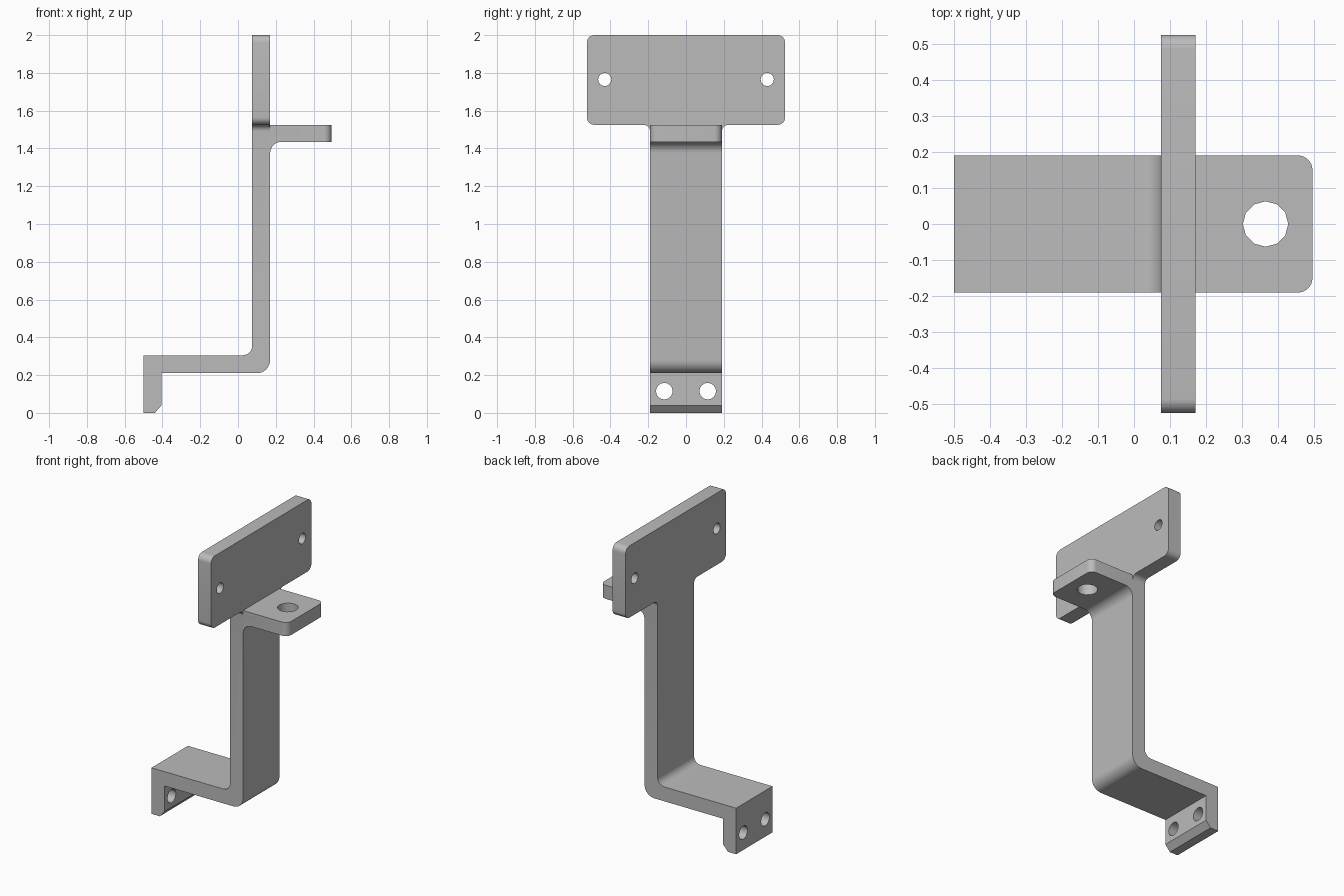
import bpy, bmesh, math
from mathutils import Vector

if "Cube" in bpy.data.objects:
    bpy.data.objects.remove(bpy.data.objects["Cube"], do_unlink=True)

HALF = 0.19            # half width of the strip
BACK, FACE = 0.075, 0.17   # x range of the upright
SHELF = 1.525          # top of the shelf, bottom of the plate

steel = bpy.data.materials.new("plain grey")
steel.use_nodes = True
grey = (0.5, 0.5, 0.5, 1)
steel.diffuse_color = grey
steel.node_tree.nodes["Principled BSDF"].inputs["Base Color"].default_value = grey


def rounded(corners, steps=8):
    """Outline from (u, v[, radius]) corners, with arcs on square corners."""
    points = []
    for i, (u, v, *radius) in enumerate(corners):
        p = Vector((u, v))
        if not radius:
            points.append(p)
            continue
        r = radius[0]
        a = (Vector(corners[i - 1][:2]) - p).normalized()
        b = (Vector(corners[(i + 1) % len(corners)][:2]) - p).normalized()
        for k in range(steps + 1):
            t = math.pi / 2 * k / steps
            points.append(p + r * (a + b - b * math.cos(t) - a * math.sin(t)))
    return points


def prism(name, outline, axis, low, high):
    """Extrude a flat outline along an axis."""
    place = {"x": lambda u, v, w: (w, u, v),
             "y": lambda u, v, w: (u, w, v),
             "z": lambda u, v, w: (u, v, w)}[axis]
    bm = bmesh.new()
    rings = [[bm.verts.new(place(u, v, w)) for u, v in outline] for w in (low, high)]
    n = len(outline)
    for ring in rings:
        bm.faces.new(ring)
    for i in range(n):
        j = (i + 1) % n
        bm.faces.new((rings[0][i], rings[0][j], rings[1][j], rings[1][i]))
    bmesh.ops.recalc_face_normals(bm, faces=bm.faces)
    mesh = bpy.data.meshes.new(name)
    bm.to_mesh(mesh)
    bm.free()
    mesh.materials.append(steel)
    obj = bpy.data.objects.new(name, mesh)
    bpy.context.collection.objects.link(obj)
    return obj


def combine(target, tool, operation):
    """Apply a boolean and drop the tool."""
    mod = target.modifiers.new(operation, "BOOLEAN")
    mod.operation, mod.object, mod.solver = operation, tool, "EXACT"
    bpy.context.view_layer.objects.active = target
    bpy.ops.object.modifier_apply(modifier=mod.name)
    bpy.data.objects.remove(tool, do_unlink=True)


def drill(target, axis, u, v, radius, sides, low, high):
    circle = [(u + radius * math.cos(math.tau * k / sides),
               v + radius * math.sin(math.tau * k / sides)) for k in range(sides)]
    combine(target, prism("drill", circle, axis, low, high), "DIFFERENCE")


# Bent strip: foot, arm, upright and shelf
side = [(-0.5, 0), (-0.44, 0), (-0.405, 0.04), (-0.405, 0.21),
        (FACE, 0.21, 0.07), (FACE, 1.435, 0.06), (0.495, 1.435),
        (0.495, SHELF), (BACK, SHELF), (BACK, 0.305, 0.05), (-0.5, 0.305)]
bracket = prism("bracket", rounded(side), "y", -HALF, HALF)

# Wide plate with a filleted neck
half_plate = [(HALF, 1.45), (HALF, SHELF, 0.035),
              (0.525, SHELF, 0.04), (0.525, 2, 0.04)]
mirrored = [(-c[0], *c[1:]) for c in reversed(half_plate)]
plate = prism("plate", rounded(half_plate + mirrored), "x", BACK, FACE)
combine(bracket, plate, "UNION")

# Rounded shelf corners
bm = bmesh.new()
bm.from_mesh(bracket.data)
bmesh.ops.remove_doubles(bm, verts=bm.verts, dist=1e-5)
bmesh.ops.dissolve_limit(bm, angle_limit=0.002, verts=bm.verts, edges=bm.edges)
corners = [e for e in bm.edges
           if all(v.co.x > 0.49 for v in e.verts)
           and abs(e.verts[0].co.z - e.verts[1].co.z) > 0.05]
bmesh.ops.bevel(bm, geom=corners, offset=0.04, segments=8, profile=0.5, affect="EDGES")
bm.to_mesh(bracket.data)
bm.free()

# Bolt holes
drill(bracket, "z", 0.365, 0, 0.063, 12, 1.4, 1.6)
for s in (-1, 1):
    drill(bracket, "x", s * 0.43, 1.765, 0.035, 16, 0, 0.3)
    drill(bracket, "x", s * 0.115, 0.115, 0.044, 16, -0.6, -0.3)

# Smooth bends, crisp edges
bpy.ops.object.select_all(action="DESELECT")
bracket.select_set(True)
bpy.context.view_layer.objects.active = bracket
bpy.ops.object.shade_smooth_by_angle(angle=math.radians(32))
